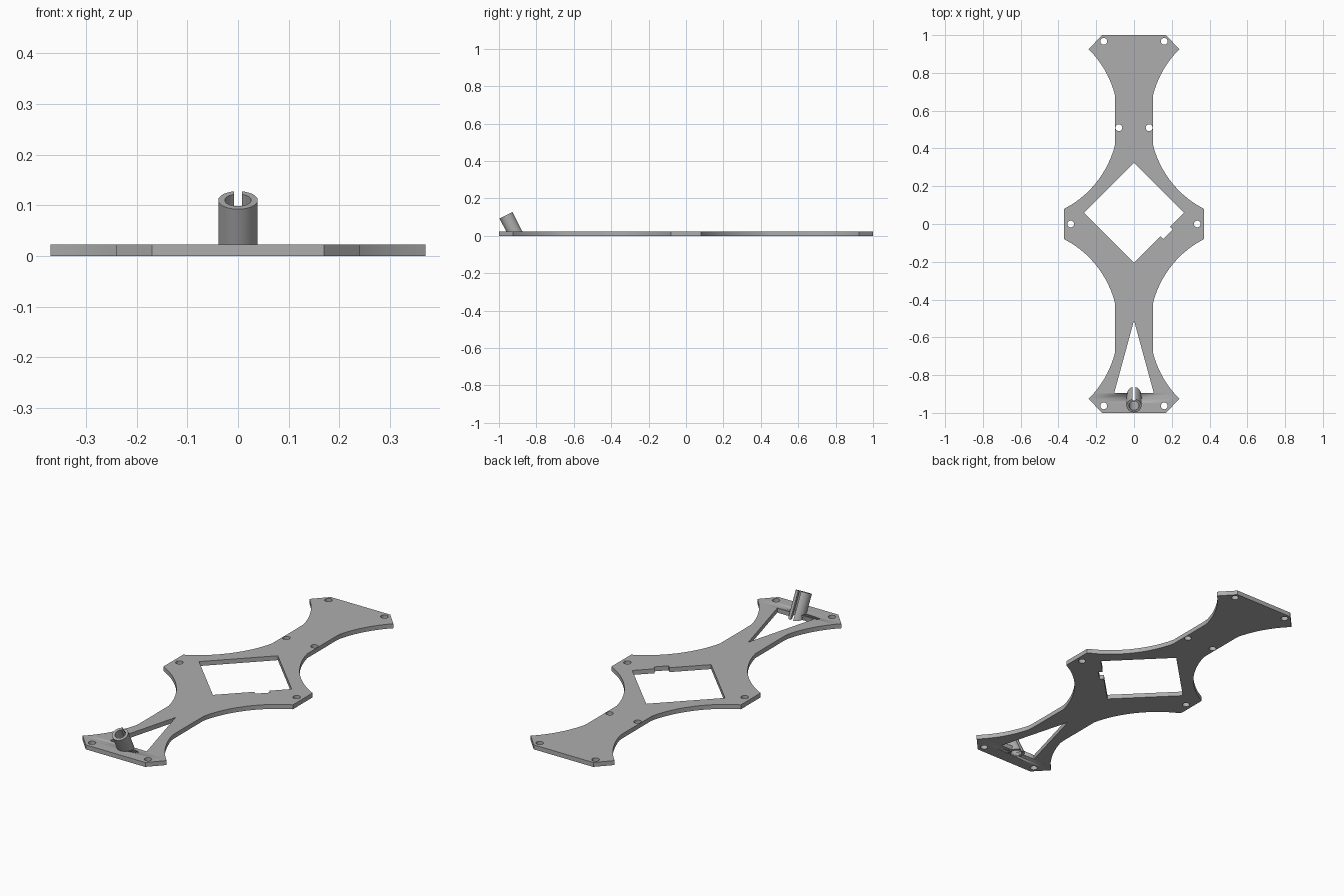
import bpy, bmesh
from math import sin, cos, pi, radians, sqrt
from mathutils import Matrix, Vector

cube = bpy.data.objects.get("Cube")
if cube:
    bpy.data.objects.remove(cube)

THICK = 0.023

grey = bpy.data.materials.new("plain grey")
grey.use_nodes = True
colour = (0.42, 0.42, 0.42, 1)
grey.diffuse_color = colour
grey.node_tree.nodes["Principled BSDF"].inputs["Base Color"].default_value = colour


def slab(name, loops, z0, z1):
    """Extrude closed outlines between two heights; inner outlines become holes."""
    curve = bpy.data.curves.new(name, "CURVE")
    curve.dimensions = "2D"
    curve.fill_mode = "BOTH"
    curve.extrude = (z1 - z0) / 2
    for loop in loops:
        spline = curve.splines.new("POLY")
        spline.points.add(len(loop) - 1)
        for point, (x, y) in zip(spline.points, loop):
            point.co = (x, y, 0, 1)
        spline.use_cyclic_u = True
    temp = bpy.data.objects.new(name + "_outline", curve)
    bpy.context.collection.objects.link(temp)
    mesh = bpy.data.meshes.new_from_object(temp)
    bpy.data.objects.remove(temp)
    bm = bmesh.new()
    bm.from_mesh(mesh)
    bmesh.ops.remove_doubles(bm, verts=bm.verts, dist=1e-5)
    bmesh.ops.recalc_face_normals(bm, faces=bm.faces)
    bm.to_mesh(mesh)
    bm.free()
    mesh.transform(Matrix.Translation((0, 0, (z0 + z1) / 2)))
    mesh.materials.clear()
    mesh.materials.append(grey)
    obj = bpy.data.objects.new(name, mesh)
    bpy.context.collection.objects.link(obj)
    return obj


def arc(cx, cy, r, start, end, n):
    return [(cx + r * cos(start + (end - start) * i / n),
             cy + r * sin(start + (end - start) * i / n)) for i in range(n + 1)]


def circle(cx, cy, r, n=24):
    return arc(cx, cy, r, 0, 2 * pi, n)[:-1]


# Plate outline: one quarter with a scooped waist, mirrored both ways
CX, CY, R = 0.614, 0.55, 0.53
scoop = []
for i in range(33):
    y = 0.08 + (0.925 - 0.08) * i / 32
    scoop.append((max(0.1, CX - sqrt(R * R - (y - CY) ** 2)), y))
quarter = [(0.37, 0.08)] + scoop[1:-1] + [(0.24, 0.925), (0.17, 1.0)]
right = [(x, -y) for x, y in reversed(quarter)] + quarter
outline = right + [(-x, y) for x, y in reversed(right)]

# Openings: notched diamond, triangle and screw holes
diamond = [(0, 0.325), (-0.265, 0.06), (0, -0.205), (0.14, -0.065),
           (0.155, -0.08), (0.205, -0.03), (0.19, -0.015), (0.265, 0.06)]
triangle = [(0, -0.51), (0.105, -0.895), (-0.105, -0.895)]
holes = [circle(s * x, y, 0.018)
         for x, y in ((0.16, 0.967), (0.08, 0.51), (0.335, 0), (0.16, -0.963))
         for s in (-1, 1)]
plate = slab("plate", [outline, diamond, triangle] + holes, 0, THICK)

# Leaning antenna tube with a slit along its back
OUTER, INNER, SLIT = 0.039, 0.026, 0.008
lean = Matrix.Translation((0, -0.962, 0.11)) @ Matrix.Rotation(radians(27), 4, "X")
a, b = SLIT / OUTER, SLIT / INNER
ring = (arc(0, 0, OUTER, pi / 2 + a, 5 * pi / 2 - a, 40)
        + arc(0, 0, INNER, 5 * pi / 2 - b, pi / 2 + b, 40))
tube = slab("antenna_tube", [ring], -0.2, 0)
tube.data.transform(lean)
bm = bmesh.new()
bm.from_mesh(tube.data)
cut = bmesh.ops.bisect_plane(bm, geom=bm.verts[:] + bm.edges[:] + bm.faces[:],
                             plane_co=Vector((0, 0, 0)), plane_no=Vector((0, 0, 1)),
                             clear_inner=True)
rim = [e for e in cut["geom_cut"] if isinstance(e, bmesh.types.BMEdge)]
bmesh.ops.triangle_fill(bm, edges=rim, use_beauty=True)
bmesh.ops.recalc_face_normals(bm, faces=bm.faces)
bm.to_mesh(tube.data)
bm.free()

# Bore of the tube continues through the plate
bore = slab("bore_cutter", [circle(0, 0, INNER, 40)], -0.2, 0.05)
bore.data.transform(lean)
bore.hide_render = True
bore.hide_viewport = True
bore.display_type = "WIRE"
cutting = plate.modifiers.new("bore", "BOOLEAN")
cutting.operation = "DIFFERENCE"
cutting.solver = "EXACT"
cutting.object = bore

# Smooth the curved walls, keep the edges sharp
bpy.ops.object.select_all(action="DESELECT")
for obj in (plate, tube):
    obj.select_set(True)
bpy.context.view_layer.objects.active = plate
bpy.ops.object.shade_smooth_by_angle(angle=radians(30))
